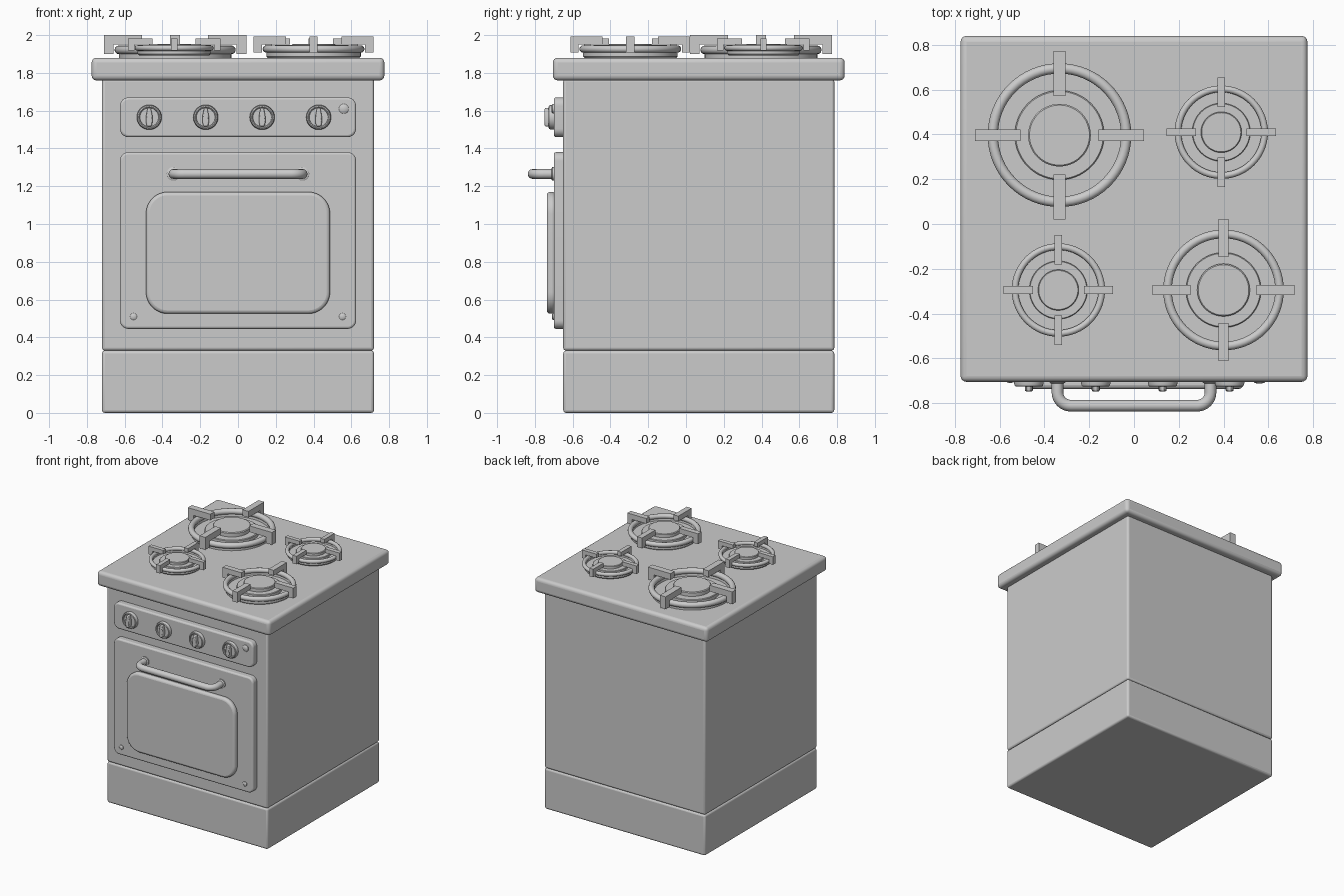
import bpy, bmesh
from math import pi, sin, cos, radians
from mathutils import Vector, Matrix

if "Cube" in bpy.data.objects:
    bpy.data.objects.remove(bpy.data.objects["Cube"])


def finish(name, bm, bevel=0.0, segs=3, angle=35):
    bmesh.ops.recalc_face_normals(bm, faces=bm.faces[:])
    me = bpy.data.meshes.new(name)
    bm.to_mesh(me)
    bm.free()
    ob = bpy.data.objects.new(name, me)
    bpy.context.collection.objects.link(ob)
    if bevel:
        m = ob.modifiers.new("Bevel", 'BEVEL')
        m.width, m.segments = bevel, segs
        m.limit_method, m.angle_limit = 'ANGLE', radians(40)
    bpy.ops.object.select_all(action='DESELECT')
    bpy.context.view_layer.objects.active = ob
    ob.select_set(True)
    bpy.ops.object.shade_smooth_by_angle(angle=radians(angle))
    return ob


def add_box(bm, lo, hi):
    lo, hi = Vector(lo), Vector(hi)
    mat = Matrix.Translation((lo + hi) / 2) @ Matrix.Diagonal((*(hi - lo), 1))
    bmesh.ops.create_cube(bm, size=1, matrix=mat)


def box(name, lo, hi, bevel, segs=3):
    bm = bmesh.new()
    add_box(bm, lo, hi)
    return finish(name, bm, bevel, segs)


def prism(name, pts, y_back, y_front, bevel, segs=3):
    """Extrude an (x, z) outline along y."""
    bm = bmesh.new()
    f = bm.faces.new([bm.verts.new((x, y_back, z)) for x, z in pts])
    ext = bmesh.ops.extrude_face_region(bm, geom=[f], use_keep_orig=True)
    vs = [g for g in ext['geom'] if isinstance(g, bmesh.types.BMVert)]
    bmesh.ops.translate(bm, verts=vs, vec=(0, y_front - y_back, 0))
    return finish(name, bm, bevel, segs)


def rounded(half_w, z0, z1, r, n=8):
    pts = []
    corners = [(half_w - r, z1 - r), (-half_w + r, z1 - r),
               (-half_w + r, z0 + r), (half_w - r, z0 + r)]
    for k, (cx, cz) in enumerate(corners):
        for i in range(n + 1):
            a = pi / 2 * (k + i / n)
            pts.append((cx + r * cos(a), cz + r * sin(a)))
    return pts


def lathe(name, profile, loc, front=False, n=48, closed=False):
    """Spin an (r, h) profile about z, or about -y when front is set."""
    bm = bmesh.new()
    vs = [bm.verts.new((r, 0, h)) for r, h in profile]
    es = [bm.edges.new((a, b)) for a, b in zip(vs, vs[1:])]
    if closed:
        es.append(bm.edges.new((vs[-1], vs[0])))
    bmesh.ops.spin(bm, geom=vs + es, cent=(0, 0, 0), axis=(0, 0, 1),
                   angle=2 * pi, steps=n, use_duplicate=False)
    bmesh.ops.remove_doubles(bm, verts=bm.verts[:], dist=1e-5)
    ob = finish(name, bm)
    ob.location = loc
    if front:
        ob.rotation_euler.x = pi / 2
    return ob


# Cabinet
box("plinth", (-.72, -.65, 0), (.72, .785, .33), .015)
box("oven_body", (-.72, -.65, .33), (.72, .785, 1.77), .015)
box("hob_top", (-.775, -.705, 1.76), (.775, .84, 1.88), .026, 4)

# Front panels
prism("control_panel", rounded(.625, 1.46, 1.67, .045), -.64, -.70, .012)
prism("oven_door", rounded(.625, .445, 1.38, .045), -.64, -.70, .012)
prism("door_window", rounded(.487, .525, 1.17, .115, 12), -.69, -.737, .018)

# Door handle: tube with bent ends
cu = bpy.data.curves.new("door_handle", 'CURVE')
cu.dimensions = '3D'
cu.bevel_depth, cu.bevel_resolution, cu.use_fill_caps = .026, 4, True
half, yb, r = .342, -.812, .06
left = [(-half, -.69)]
for i in range(9):
    a = pi / 2 * i / 8
    left.append((-half + r - r * cos(a), yb + r - r * sin(a)))
path = left + [(-x, y) for x, y in reversed(left)]
sp = cu.splines.new('POLY')
sp.points.add(len(path) - 1)
for p, (x, y) in zip(sp.points, path):
    p.co = (x, y, 1.265, 1)
sp.use_smooth = True
handle = bpy.data.objects.new("door_handle", cu)
bpy.context.collection.objects.link(handle)
for s in (-1, 1):
    lathe("handle_collar", [(0, 0), (.036, 0), (.036, .008), (.028, .013), (0, .013)],
          (s * half, -.70, 1.265), True, 24)

# Knobs: tapered dial with raised rim and a pointed grip
for i in range(4):
    x = -.47 + .299 * i
    lathe("knob_dial", [(0, -.005), (.066, -.005), (.066, .012), (.062, .024), (.056, .027),
                        (.051, .024), (.049, .016), (0, .016)], (x, -.70, 1.565), True)
    side = [(.008, .05), (.016, .012), (.018, -.02), (.013, -.048)]
    grip = [(x + a, 1.565 + b) for a, b in side]
    grip += [(x - a, 1.565 + b) for a, b in reversed(side)]
    prism("knob_grip", grip, -.70, -.748, .006, 2)

# Indicator lamp and door screws
lathe("indicator_lamp", [(0, -.005), (.026, -.005), (.026, .006), (.02, .011), (0, .013)],
      (.56, -.70, 1.61), True, 24)
for s in (-1, 1):
    lathe("door_screw", [(0, -.005), (.018, -.005), (.018, .005), (.013, .009), (0, .01)],
          (s * .553, -.70, .51), True, 20)


# Burners: ring, dished base, cap and four hooked grate arms, scaled per size
def burner(x, y, s):
    loc = (x, y, 1.95)
    ring = [((.298 + .023 * cos(a)) * s, (-.028 + .023 * sin(a)) * s)
            for a in [2 * pi * i / 12 for i in range(12)]]
    lathe("burner_ring", ring, loc, n=64, closed=True)
    base = [(0, -.088), (.285, -.088), (.298, -.075), (.298, -.035), (.285, -.035),
            (.28, -.062), (.2, -.062), (.2, -.037), (.195, -.032), (.14, -.032),
            (.14, -.004), (.134, .002), (0, .002)]
    lathe("burner_cap", [(r * s, h * s) for r, h in base], loc, n=64)
    bm = bmesh.new()
    hook = [(.175, .05), (.377, .05), (.377, -.05), (.325, -.05), (.325, 0), (.175, 0)]
    for k in range(4):
        rot = Matrix.Rotation(k * pi / 2, 3, 'Z')
        sides = [[bm.verts.new(rot @ Vector((r, w, h)) * s) for r, h in hook]
                 for w in (-.026, .026)]
        bm.faces.new(sides[0])
        bm.faces.new(sides[1][::-1])
        for i in range(6):
            j = (i + 1) % 6
            bm.faces.new((sides[0][i], sides[0][j], sides[1][j], sides[1][i]))
    finish("grate_arms", bm).location = loc


for x, y, s in [(-.333, .397, 1), (.40, -.295, .84), (.39, .41, .65), (-.338, -.295, .65)]:
    burner(x, y, s)
